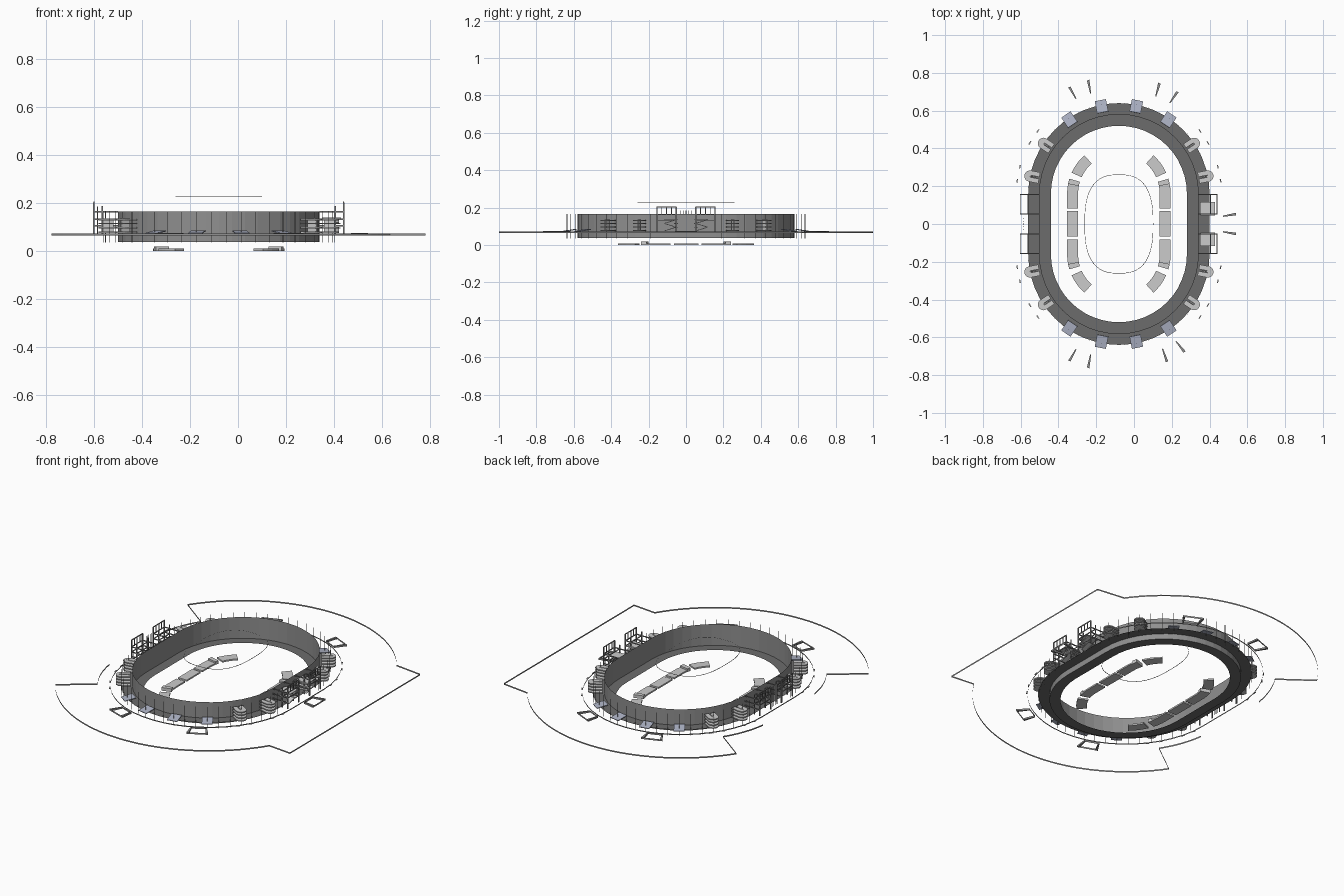
import bpy
from math import sin, cos, radians, pi
from mathutils import Matrix, Vector

if "Cube" in bpy.data.objects:
    bpy.data.objects.remove(bpy.data.objects["Cube"])

CX, STRAIGHT = -0.08, 0.16


def track(r, deg, side=None):
    """Point on a stadium-shaped track of end radius r."""
    a = radians(deg)
    s = side if side else (1 if sin(a) > 0 else -1)
    return (CX + r * cos(a), s * STRAIGHT + r * sin(a))


def make(name, verts, faces, color=None):
    me = bpy.data.meshes.new(name)
    me.from_pydata(verts, [], faces)
    ob = bpy.data.objects.new(name, me)
    bpy.context.collection.objects.link(ob)
    if color:
        mat = bpy.data.materials.new(name + "_mat")
        mat.diffuse_color = color
        mat.use_nodes = True
        mat.node_tree.nodes["Principled BSDF"].inputs["Base Color"].default_value = mat.diffuse_color
        me.materials.append(mat)
    return ob


def ring(r, n=24):
    top = [track(r, 180 * i / n, 1) for i in range(n + 1)]
    return top + [track(r, 180 + 180 * i / n, -1) for i in range(n + 1)]


def loft(name, rings, closed=True, color=None):
    """Skin between rows of points; each row is (xy points, z)."""
    n = len(rings[0][0])
    verts = [(x, y, z) for pts, z in rings for x, y in pts]
    faces = []
    for k in range(len(rings) - 1):
        for i in range(n if closed else n - 1):
            j = (i + 1) % n
            faces.append((k * n + i, k * n + j, (k + 1) * n + j, (k + 1) * n + i))
    return make(name, verts, faces, color)


class Boxes:
    """Collects many oriented boxes or prisms into one object."""
    def __init__(self):
        self.v, self.f = [], []

    def box(self, c, size, rot=0, tilt=None):
        m = Matrix.Translation(c) @ Matrix.Rotation(rot, 4, 'Z')
        if tilt:
            m = m @ Matrix.Rotation(tilt[0], 4, tilt[1])
        b = len(self.v)
        for x in (-.5, .5):
            for y in (-.5, .5):
                for z in (-.5, .5):
                    self.v.append(m @ Vector((x * size[0], y * size[1], z * size[2])))
        for q in ((0, 1, 3, 2), (4, 6, 7, 5), (0, 4, 5, 1), (2, 3, 7, 6), (0, 2, 6, 4), (1, 5, 7, 3)):
            self.f.append([b + i for i in q])

    def strip(self, p, q, z0, z1):
        b = len(self.v)
        self.v += [Vector((*p, z0)), Vector((*q, z0)), Vector((*q, z1)), Vector((*p, z1))]
        self.f.append((b, b + 1, b + 2, b + 3))

    def prism(self, pts, z0, z1):
        b, n = len(self.v), len(pts)
        self.v += [Vector((x, y, z)) for z in (z0, z1) for x, y in pts]
        for i in range(n):
            j = (i + 1) % n
            self.f.append((b + i, b + j, b + n + j, b + n + i))
        self.f.append([b + i for i in reversed(range(n))])
        self.f.append([b + n + i for i in range(n)])

    def done(self, name, color=None):
        return make(name, self.v, self.f, color)


DARK = (0.28, 0.28, 0.28, 1)
DEEP = (0.15, 0.15, 0.15, 1)
BLUE = (0.42, 0.45, 0.56, 1)

# Main bowl: outer concourse, tall wall, inner floor
loft("outer_concourse", [(ring(.48), .07), (ring(.42), .07)], color=DEEP)
loft("bowl_wall", [(ring(.42), .037), (ring(.42), .165)], color=DARK)
loft("inner_floor", [(ring(.42), .037), (ring(.36), .037)], color=DEEP)

# Low kerb around the concourse
loft("concourse_kerb", [(ring(.54), .066), (ring(.54), .073)], color=DARK)

# Edge strip of the surrounding plaza
edge = [track(.61, 172 - 25 * i / 8) for i in range(9)]
edge += [track(.84, 146 - 56 * i / 20) for i in range(20)]
edge += [track(.84, 90 - 55 * i / 20) for i in range(21)]
edge += [(.78, .62), (.78, -.62)]
edge += [track(.84, -32 - 58 * i / 20) for i in range(20)]
edge += [track(.84, -90 - 56 * i / 20) for i in range(21)]
edge += [track(.61, -147 - 25 * i / 8) for i in range(9)]
loft("plaza_edge", [(edge, .064), (edge, .073)], closed=False, color=DARK)

# Thin facade posts
posts = Boxes()
for i in range(48):
    d = 3.75 + 7.5 * i
    x, y = track(.481, d)
    posts.box((x, y, .1), (.002, .002, .13), radians(d))
for y in (-.03, -.015, 0, .015, .03):
    posts.box((CX - .505, y, .125), (.003, .003, .12))
posts.done("facade_posts", DARK)

# Gently sloping end ramps, stacked rounded ramps at the corners
panels, ramps = Boxes(), Boxes()
for base in (0, 90, 180, 270):
    for k in range(4):
        d = base + 11.25 + 22.5 * k
        a = radians(d)
        if abs(sin(a)) > .7:
            x, y = track(.472, d)
            panels.box((x, y, .078), (.066, .06, .004), a, (radians(9), 'Y'))
            continue
        x, y = track(.47, d)
        for z in (.078, .096, .114, .130):
            # Horseshoe flight with a slot on the inner side
            loc = [(.01 + .03 * cos(t), .03 * sin(t))
                   for t in [-pi / 2 + pi * i / 10 for i in range(11)]]
            loc += [(-.04, .03), (-.04, .005), (.008, .005),
                    (.008, -.005), (-.04, -.005), (-.04, -.03)]
            ramps.prism([(x + p * cos(a) - q * sin(a), y + p * sin(a) + q * cos(a))
                         for p, q in loc], z - .003, z + .003)
        ramps.box((x, y, .105), (.045, .006, .06), a)
        # Small pads outside each ramp
        for side in (-1, 1):
            px, py = track(.543, d + side * 4)
            ramps.box((px, py, .07), (.006, .02, .006), a)
panels.done("end_ramps", BLUE)
ramps.done("corner_ramps", (.66, .66, .66, 1))

# Entrance wing walls: low tapering walls joined by thin cross walls
gates = Boxes()
for d in (65, 110, -61, -110, 0):
    a = radians(d)
    gx, gy = (CX + .585, 0) if d == 0 else track(.585, d)

    def local(r, t):
        return (gx + r * cos(a) - t * sin(a), gy + r * sin(a) + t * cos(a))
    for s in (-1, 1):
        gates.prism([local(-.035, s * .038), local(-.035, s * .044),
                     local(.036, s * .060), local(.036, s * .046)][::s], .064, .074)
    gates.strip(local(-.035, -.04), local(-.035, .04), .064, .074)
    gates.strip(local(.036, -.052), local(.036, .052), .064, .074)
gates.done("entrance_walls", DARK)

# Open side towers: posts, beams and top rails
frames, flights = Boxes(), Boxes()
for sx in (-1, 1):
    for sy in (-1, 1):
        y0, xa, xb = sy * .104, CX + sx * .42, CX + sx * .52
        xm = (xa + xb) / 2
        for k in range(5):
            y = y0 + (k - 2) * .026
            frames.box((xb, y, .182), (.004, .004, .046))
        for y in (y0 - .052, y0 + .052):
            frames.box((xb, y, .135), (.006, .006, .135))
            frames.box((xb - sx * .035, y, .127), (.005, .005, .12))
            for z in (.105, .132, .163):
                frames.box((xm, y, z), (.1, .005, .005))
        for z in (.132, .163, .203):
            frames.box((xb, y0, z), (.004, .108, .005))
        for z in (.132, .163):
            frames.box((xb - sx * .035, y0, z), (.004, .108, .005))
        # Switchback stairs on the right-hand side
        if sx == 1:
            for z, s in ((.085, 1), (.105, -1), (.125, 1)):
                flights.box((xm + s * .015, y0 - sy * .02, z), (.03, .065, .004),
                            0, (s * .3, 'X'))
                flights.box((xm, y0 - sy * .05, z + .01), (.075, .02, .004))
            flights.box((xm, y0 - sy * .02, .137), (.08, .065, .004))
frames.done("side_tower_frames", DARK)
flights.done("side_stairs", (.6, .6, .6, 1))

# Low seating blocks around the pitch, with a raised step before each corner
seats = Boxes()
RI, RO = .216, .274
for sx in (-1, 1):
    seats.prism([(CX + sx * RI, -.065), (CX + sx * RO, -.065),
                 (CX + sx * RO, .068), (CX + sx * RI, .068)][::sx], 0, .009)
    for sy in (-1, 1):
        def arc(r, d0, d1, n=4):
            angs = [radians(d0 + (d1 - d0) * i / n) for i in range(n + 1)]
            return [(CX + sx * r * cos(t), sy * (STRAIGHT + r * sin(t))) for t in angs]
        o = sx * sy
        seats.prism(([(CX + sx * RI, sy * .083), (CX + sx * RO, sy * .083)]
                     + arc(RO, 0, 17) + arc(RI, 17, 0))[::o], 0, .009)
        seats.prism((arc(RO, 11, 17) + arc(RI, 17, 11))[::o], .009, .019)
        seats.prism((arc(RO, 24, 48) + arc(RI, 48, 24))[::o], 0, .009)
seats.done("pitch_seating", (.68, .68, .68, 1))

# Thin roof-opening ring hanging above the pitch
N = 64


def oval(a, b):
    pts = []
    for i in range(N):
        c, s = cos(2 * pi * i / N), sin(2 * pi * i / N)
        pts.append((CX + a * abs(c) ** .75 * (1 if c > 0 else -1),
                    b * abs(s) ** .75 * (1 if s > 0 else -1)))
    return pts


loft("roof_opening_ring", [(oval(.182, .262), .224), (oval(.180, .260), .226)], color=DARK)
